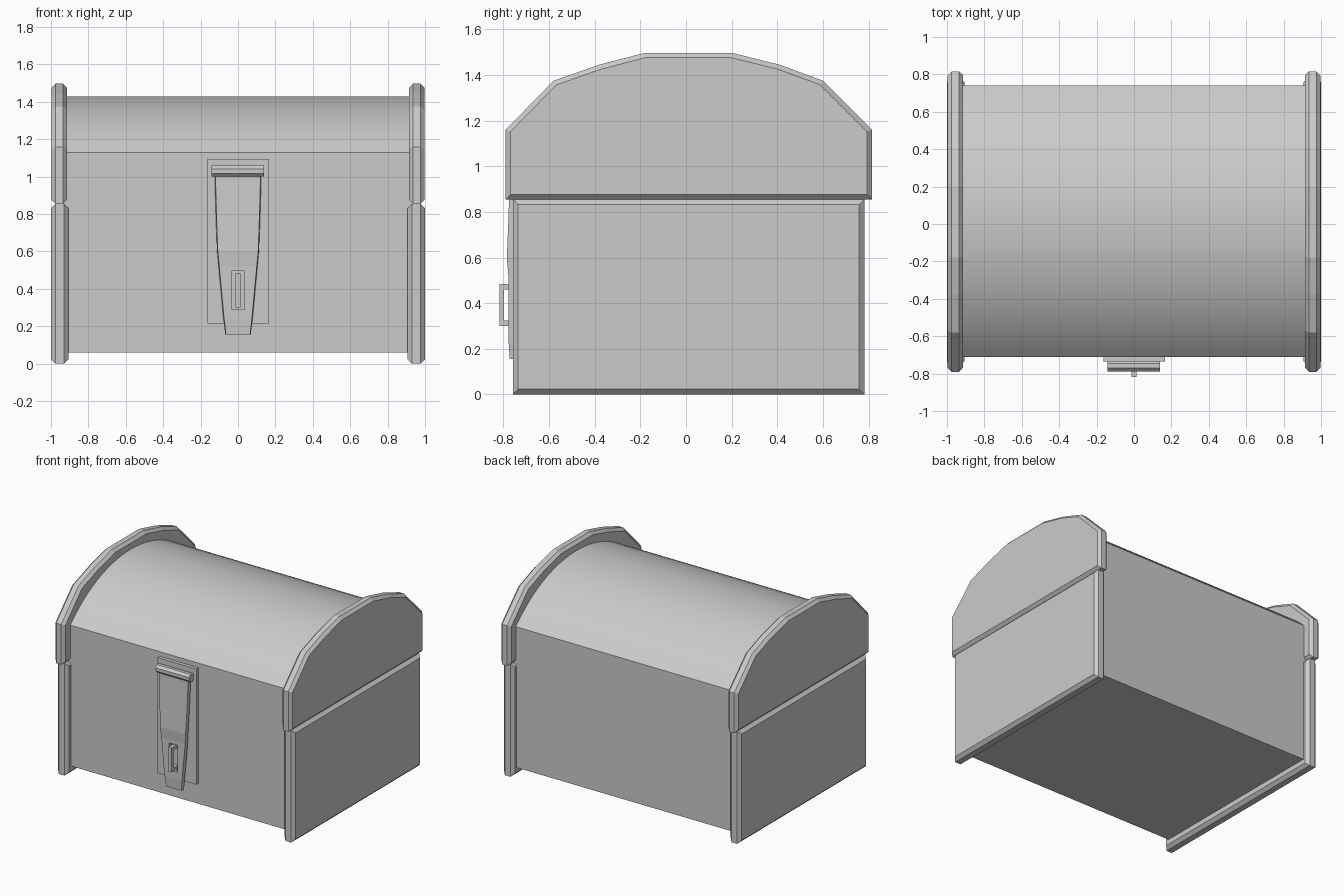
import bpy, bmesh, math

if "Cube" in bpy.data.objects:
    bpy.data.objects.remove(bpy.data.objects["Cube"])


def finish(name, bm, smooth=None):
    bmesh.ops.recalc_face_normals(bm, faces=bm.faces)
    me = bpy.data.meshes.new(name)
    bm.to_mesh(me)
    bm.free()
    if smooth:
        for p in me.polygons:
            p.use_smooth = True
        me.set_sharp_from_angle(angle=math.radians(smooth))
    ob = bpy.data.objects.new(name, me)
    bpy.context.collection.objects.link(ob)
    return ob


def prism(name, profile, x0, x1, chamfer=0, smooth=None):
    """Extrude a (y, z) profile along x, optionally chamfering both cap rims."""
    bm = bmesh.new()
    a = [bm.verts.new((x0, y, z)) for y, z in profile]
    b = [bm.verts.new((x1, y, z)) for y, z in profile]
    caps = [bm.faces.new(a[::-1]), bm.faces.new(b)]
    n = len(profile)
    for i in range(n):
        j = (i + 1) % n
        bm.faces.new((a[i], a[j], b[j], b[i]))
    bmesh.ops.recalc_face_normals(bm, faces=bm.faces)
    if chamfer:
        rim = list({e for f in caps for e in f.edges})
        bmesh.ops.bevel(bm, geom=rim, offset=chamfer, segments=1,
                        affect='EDGES', profile=0.5)
    return finish(name, bm, smooth)


def rect(y0, y1, z0, z1):
    return [(y0, z0), (y1, z0), (y1, z1), (y0, z1)]


SEAM = 0.855
YF, YB = -0.71, 0.74

# chest body
prism("chest_body", rect(YF, YB, 0.06, SEAM), -0.95, 0.95)

# curved lid
yc, half, rise, spring = (YF + YB) / 2, (YB - YF) / 2, 0.30, 1.13
r = (half ** 2 + rise ** 2) / (2 * rise)
ang = math.asin(half / r)
arc = []
for i in range(25):
    t = ang - 2 * ang * i / 24
    arc.append((yc + r * math.sin(t), spring + rise - r + r * math.cos(t)))
prism("lid", [(YF, SEAM), (YB, SEAM)] + arc, -0.95, 0.95, smooth=25)

# chamfered end panels, lower and lid
lid_end = [(-0.79, SEAM), (0.815, SEAM), (0.815, 1.16), (0.60, 1.375), (0.41, 1.445),
           (0.20, 1.497), (-0.18, 1.497), (-0.38, 1.445), (-0.58, 1.375), (-0.79, 1.16)]
for side, s in (("left", -1), ("right", 1)):
    prism(f"{side}_base_panel", rect(-0.758, 0.782, 0, SEAM), s * 0.907, s, 0.023)
    prism(f"{side}_lid_panel", lid_end, s * 0.914, s * 0.997, 0.021)

# latch back plates
prism("latch_plate_lower", rect(-0.736, -0.70, 0.215, SEAM), -0.162, 0.165)
prism("latch_plate_upper", rect(-0.736, -0.70, SEAM, 1.095), -0.162, 0.165)

# latch hinge barrel
barrel = [(-0.758 + 0.032 * math.cos(math.radians(22.5 + 45 * k)),
           1.03 + 0.032 * math.sin(math.radians(22.5 + 45 * k))) for k in range(8)]
prism("latch_hinge", barrel, -0.143, 0.14)

# tapered hasp strap, lofted from (z, half width, front y)
bm = bmesh.new()
prev = None
for z, w, y in ((1.02, 0.118, -0.772), (0.98, 0.12, -0.772), (0.77, 0.114, -0.778),
                (0.60, 0.108, -0.785), (0.52, 0.10, -0.778), (0.24, 0.074, -0.778),
                (0.155, 0.064, -0.772)):
    ring = [bm.verts.new(c) for c in ((-w, y, z), (w, y, z),
                                      (w + 0.004, y + 0.026, z), (-w - 0.004, y + 0.026, z))]
    if prev:
        for i in range(4):
            j = (i + 1) % 4
            bm.faces.new((prev[i], prev[j], ring[j], ring[i]))
    else:
        bm.faces.new(ring)
    prev = ring
bm.faces.new(prev[::-1])
strap = finish("hasp_strap", bm)

# slot through the strap
cutter = prism("slot_cutter", rect(-0.9, -0.737, 0.29, 0.495), -0.034, 0.034)
cutter.hide_render = True
cutter.hide_viewport = True
mod = strap.modifiers.new("slot", 'BOOLEAN')
mod.operation = 'DIFFERENCE'
mod.solver = 'EXACT'
mod.object = cutter

# staple loop standing through the slot
prism("staple", [(-0.73, 0.30), (-0.817, 0.30), (-0.817, 0.485), (-0.73, 0.485),
                 (-0.73, 0.46), (-0.798, 0.46), (-0.798, 0.325), (-0.73, 0.325)],
      -0.014, 0.014)
